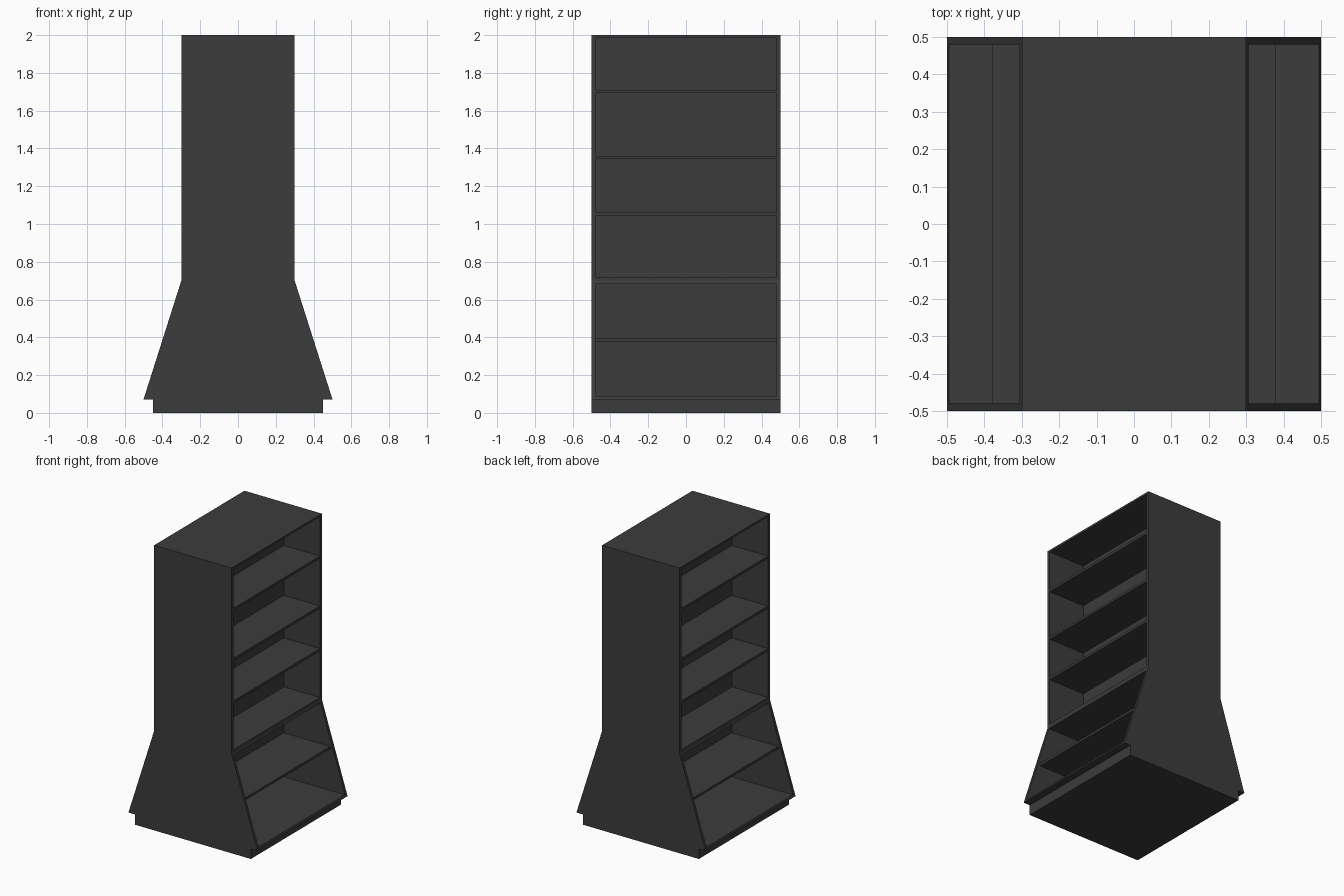
import bpy, bmesh

if "Cube" in bpy.data.objects:
    bpy.data.objects.remove(bpy.data.objects["Cube"])

mat = bpy.data.materials.new("dark_grey")
mat.diffuse_color = (0.045, 0.045, 0.045, 1)
mat.use_nodes = True
mat.node_tree.nodes["Principled BSDF"].inputs["Base Color"].default_value = mat.diffuse_color

PANEL = 0.02     # side panel thickness
BACK = 0.02      # half thickness of the centre divider
Z0, ZK, ZT = 0.072, 0.70, 2.0   # foot of flare, knee, top


def extrude_profile(name, points, y0, y1):
    """Extrude a closed x-z outline along y."""
    bm = bmesh.new()
    face = bm.faces.new([bm.verts.new((x, y0, z)) for x, z in points])
    new = bmesh.ops.extrude_face_region(bm, geom=[face])["geom"]
    verts = [v for v in new if isinstance(v, bmesh.types.BMVert)]
    bmesh.ops.translate(bm, verts=verts, vec=(0, y1 - y0, 0))
    bmesh.ops.recalc_face_normals(bm, faces=bm.faces)
    mesh = bpy.data.meshes.new(name)
    bm.to_mesh(mesh)
    bm.free()
    mesh.materials.append(mat)
    obj = bpy.data.objects.new(name, mesh)
    bpy.context.collection.objects.link(obj)
    return obj


def board(name, x0, x1, z0, z1, y=0.5 - PANEL):
    return extrude_profile(name, [(x0, z0), (x1, z0), (x1, z1), (x0, z1)], -y, y)


def mirror_x(obj):
    obj.modifiers.new("mirror", 'MIRROR').use_axis[0] = True


def front_x(z):
    """Half width of the side panel at height z."""
    return 0.3 if z >= ZK else 0.3 + 0.2 * (ZK - z) / (ZK - Z0)


# Flared end panels
half = [(0.5, Z0), (0.3, ZK), (0.3, ZT)]
outline = half + [(-x, z) for x, z in reversed(half)]
extrude_profile("front_side_panel", outline, -0.5, -0.5 + PANEL)
extrude_profile("back_side_panel", outline, 0.5 - PANEL, 0.5)

# Recessed plinth, top board and centre divider
board("plinth", -0.45, 0.45, 0, Z0, 0.5)
board("top_board", -0.3, 0.3, 1.986, ZT)
board("centre_divider", -BACK, BACK, Z0, 1.986)

# Straight upper shelves and the set-back lower shelf, on both sides
for i, (z, x) in enumerate([(0.379, 0.38), (1.044, 0.3), (1.343, 0.3), (1.693, 0.3)]):
    mirror_x(board(f"shelf_{i + 1}", BACK, x, z, z + 0.017))

# Boards whose front edges follow the flare
for name, zs in (("bottom_shelf", (Z0, 0.088)), ("knee_shelf", (0.682, ZK, 0.718))):
    edge = [(front_x(z), z) for z in zs]
    pts = [(BACK, zs[0])] + edge + [(BACK, zs[-1])]
    mirror_x(extrude_profile(name, pts, -0.5 + PANEL, 0.5 - PANEL))
